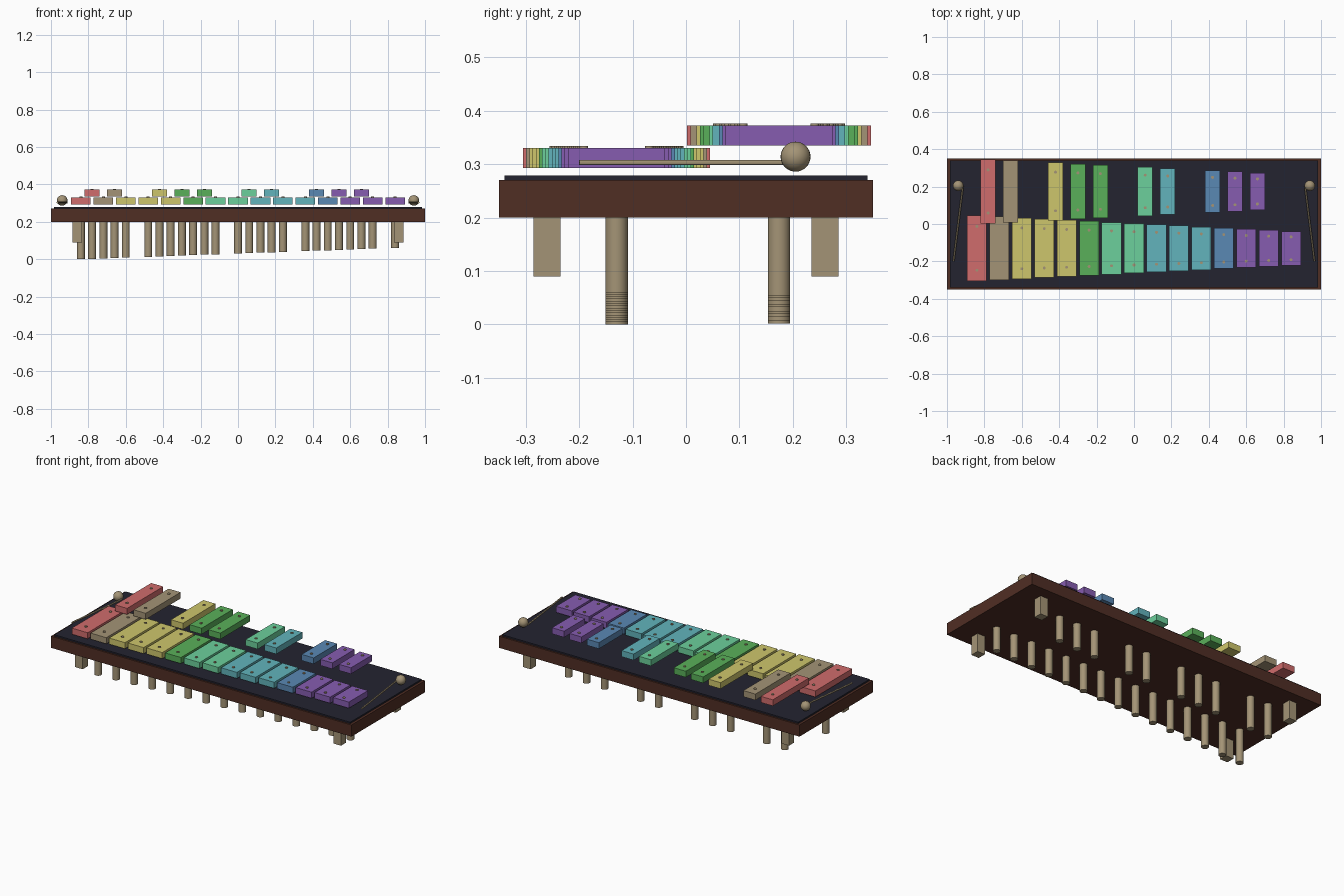
import bpy
import math
from mathutils import Vector

old = bpy.data.objects.get("Cube")
if old:
    bpy.data.objects.remove(old, do_unlink=True)


def make_material(name, rgb):
    """Flat material from an sRGB triple (0-255), stored as linear."""
    linear = [((c / 255 + 0.055) / 1.055) ** 2.4 for c in rgb]
    mat = bpy.data.materials.new(name)
    mat.use_nodes = True
    mat.diffuse_color = (*linear, 1)
    mat.node_tree.nodes["Principled BSDF"].inputs["Base Color"].default_value = (*linear, 1)
    return mat


red = make_material("red", (208, 108, 108))
tan = make_material("tan", (164, 148, 118))
yellow = make_material("yellow", (206, 198, 108))
green = make_material("green", (90, 176, 90))
mint = make_material("mint", (108, 208, 156))
teal = make_material("teal", (98, 180, 188))
blue = make_material("blue", (90, 136, 180))
purple = make_material("purple", (134, 92, 176))
navy = make_material("dark_navy", (36, 36, 48))
brown = make_material("brown", (80, 46, 36))


def finish(name, mat, smooth=False):
    obj = bpy.context.object
    obj.name = name
    obj.data.materials.append(mat)
    if smooth:
        bpy.ops.object.shade_smooth_by_angle()
    return obj


def box(name, mat, x, y, bottom, top, width, depth):
    bpy.ops.mesh.primitive_cube_add(size=1, location=(x, y, (bottom + top) / 2))
    bpy.context.object.scale = (width, depth, top - bottom)
    bpy.ops.object.transform_apply(location=False, rotation=False, scale=True)
    return finish(name, mat)


def rod(name, mat, start, end, radius, sides=16):
    start, end = Vector(start), Vector(end)
    axis = end - start
    bpy.ops.mesh.primitive_cylinder_add(
        vertices=sides, radius=radius, depth=axis.length,
        location=(start + end) / 2,
        rotation=axis.to_track_quat("Z", "Y").to_euler())
    return finish(name, mat, smooth=True)


# Wooden case with a thin dark top panel
FLOOR = 0.2
box("case", brown, 0, 0, FLOOR, 0.27, 2, 0.7)
box("top_panel", navy, 0, 0, 0.27, 0.279, 1.97, 0.68)

# Square legs in the corners
for sx in (-1, 1):
    for sy in (-1, 1):
        box("leg", tan, sx * 0.86, sy * 0.26, 0.09, FLOOR, 0.05, 0.05)


def key(row, step, mat, y, bottom, width):
    """One sounding bar, its two pins and the resonator tube below it."""
    x = -0.84 + 0.12 * step
    length = 0.35 - 0.012 * step
    top = bottom + 0.037
    box(row + "_bar", mat, x, y, bottom, top, width, length)
    for side in (-1, 1):
        py = y + side * length * 0.335
        rod(row + "_pin", tan, (x, py, bottom + 0.01), (x, py, top + 0.004), 0.008, 12)
    rod(row + "_resonator", tan, (x, y, 0.0043 * step), (x, y, FLOOR), 0.021)


# Front row: an unbroken run of wide bars
front = [red, tan] + [yellow] * 3 + [green] + [mint] * 2 + [teal] * 3 + [blue] + [purple] * 3
for i, mat in enumerate(front):
    key("front", i, mat, -0.13, 0.293, 0.105)

# Back row: raised narrow bars between the front ones, None marks a gap
back = [red, tan, None, yellow, green, green, None, mint, teal, None, blue, purple, purple]
for i, mat in enumerate(back):
    if mat:
        key("back", i + 0.5, mat, 0.174, 0.335, 0.08)

# A mallet resting at each end
for sx in (-1, 1):
    rod("mallet_stick", tan, (sx * 0.965, -0.2, 0.303), (sx * 0.915, 0.2, 0.303), 0.005, 12)
    bpy.ops.mesh.primitive_uv_sphere_add(
        segments=24, ring_count=16, radius=0.028, location=(sx * 0.94, 0.205, 0.314))
    finish("mallet_head", tan, smooth=True)
